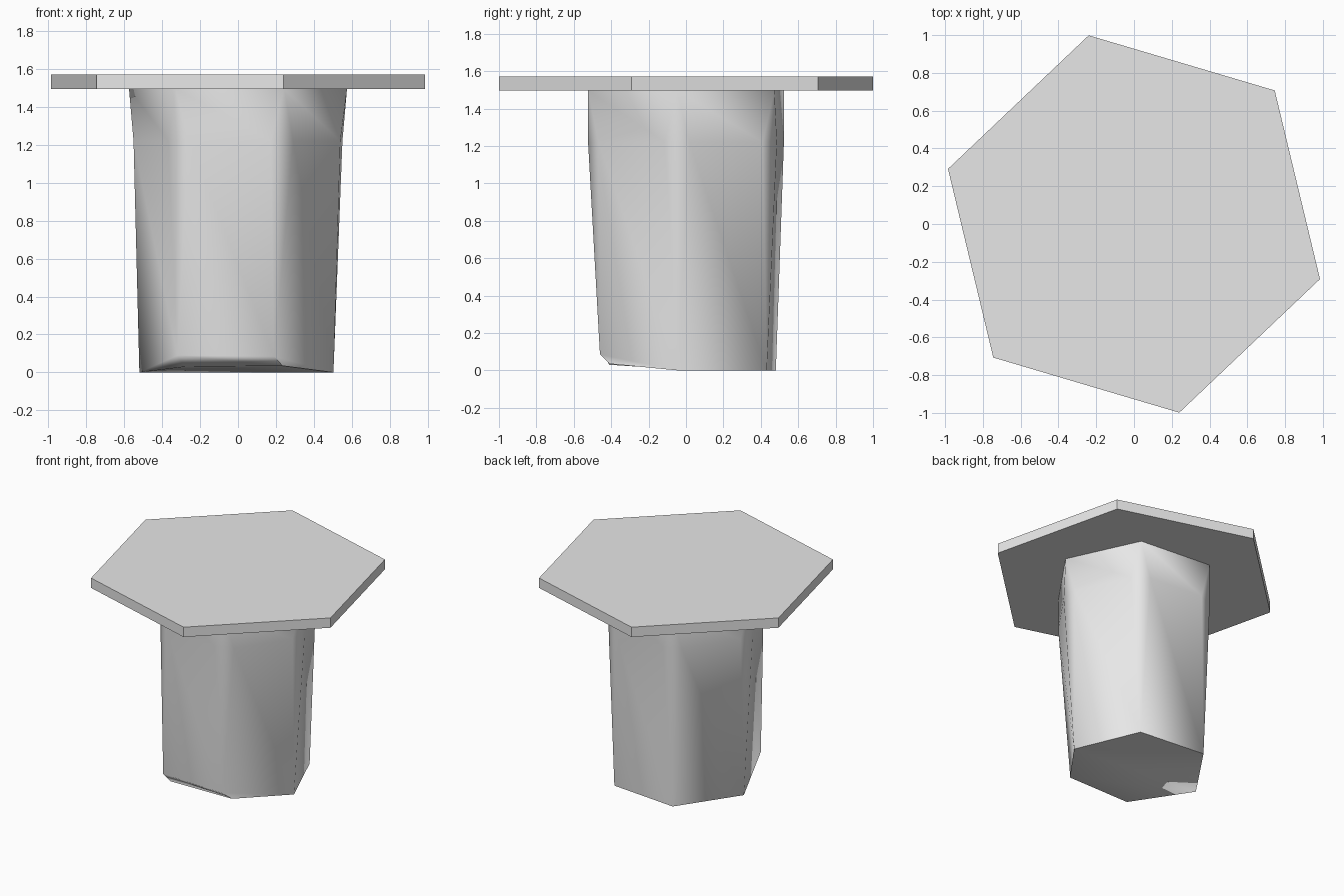
import bpy, bmesh
from math import radians, sin, cos
from mathutils import Vector

cube = bpy.data.objects.get("Cube")
if cube:
    bpy.data.objects.remove(cube, do_unlink=True)

grey = bpy.data.materials.new("plain grey")
grey.use_nodes = True
grey.diffuse_color = (0.8, 0.8, 0.8, 1)
grey.node_tree.nodes["Principled BSDF"].inputs["Base Color"].default_value = (0.8, 0.8, 0.8, 1)


def hexagon(radius, z, start):
    angles = [radians(start + 60 * k) for k in range(6)]
    return [Vector((radius * cos(a), radius * sin(a), z)) for a in angles]


def finish(bm, name):
    bmesh.ops.recalc_face_normals(bm, faces=bm.faces)
    mesh = bpy.data.meshes.new(name)
    bm.to_mesh(mesh)
    bm.free()
    mesh.materials.append(grey)
    obj = bpy.data.objects.new(name, mesh)
    bpy.context.collection.objects.link(obj)
    return obj


# Flat six-sided top plate
bm = bmesh.new()
base = bm.faces.new([bm.verts.new(p) for p in hexagon(1.027, 1.495, -16.5)])
side = bmesh.ops.extrude_face_region(bm, geom=[base], use_keep_orig=True)
bmesh.ops.translate(bm, vec=(0, 0, 0.075),
                    verts=[v for v in side["geom"] if isinstance(v, bmesh.types.BMVert)])
finish(bm, "top_plate")

# Tapered column: sharp hexagon at the top, split corners at the shoulder,
# corners closing to points at the foot
bm = bmesh.new()
top = [bm.verts.new(p) for p in hexagon(0.577, 1.497, -5)]
shoulder = hexagon(0.585, 1.22, -5)
cut = 0.13
before = [bm.verts.new(shoulder[k].lerp(shoulder[k - 1], cut)) for k in range(6)]
after = [bm.verts.new(shoulder[k].lerp(shoulder[(k + 1) % 6], cut)) for k in range(6)]
foot = [bm.verts.new(hexagon(r, 0, -5)[k])
        for k, r in enumerate((0.505, 0.527, 0.53, 0.522))]
foot += [bm.verts.new(p) for p in ((-0.32, -0.445, 0.09), (0.19, -0.46, 0.085))]

for k in range(6):
    n = (k + 1) % 6
    bm.faces.new((top[k], before[k], after[k]))
    bm.faces.new((before[k], foot[k], after[k]))
    bm.faces.new((top[k], after[k], before[n], top[n]))
    bm.faces.new((after[k], foot[k], foot[n], before[n]))
bm.faces.new(top)

# Chamfered front of the foot and the underside
left, right = [bm.verts.new(p) for p in ((-0.28, -0.41, 0.03), (0.235, -0.41, 0.035))]
bm.faces.new((foot[4], left, right, foot[5]))
bm.faces.new((foot[3], left, foot[4]))
bm.faces.new((foot[5], right, foot[0]))
bm.faces.new((foot[3], foot[0], right, left))
bm.faces.new(foot[:4])
column = finish(bm, "column")

# Soft shading on the column, with large faces kept flat
bpy.ops.object.select_all(action="DESELECT")
column.select_set(True)
bpy.context.view_layer.objects.active = column
bpy.ops.object.shade_smooth_by_angle(angle=radians(55))
weighted = column.modifiers.new("weighted normals", "WEIGHTED_NORMAL")
weighted.keep_sharp = True
